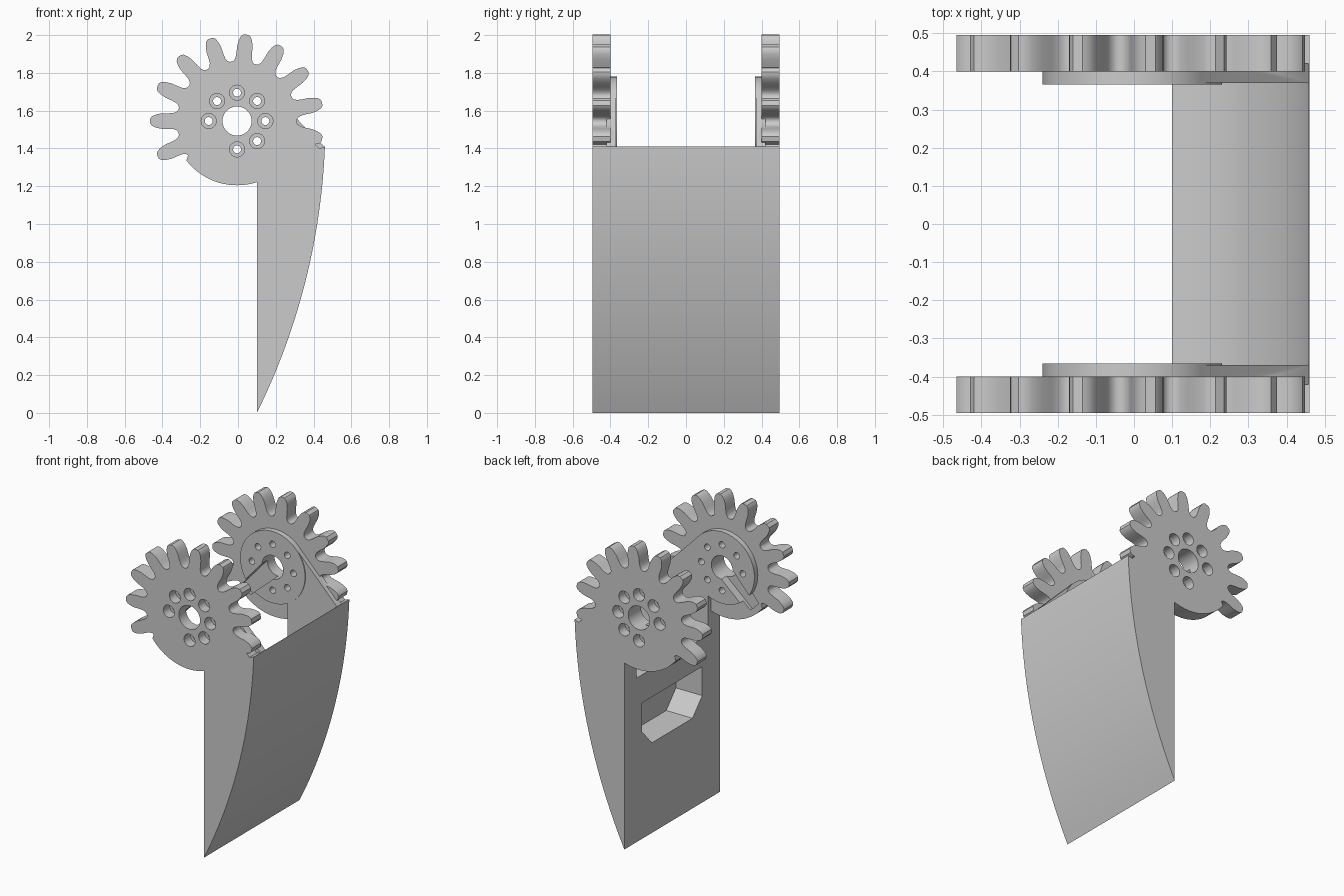
import bpy
import bmesh
from math import radians, sin, cos, pi, sqrt

if "Cube" in bpy.data.objects:
    bpy.data.objects.remove(bpy.data.objects["Cube"], do_unlink=True)

CX, CZ = -0.005, 1.545            # gear axis in the side profile
HALF = 0.495                      # half width of the claw
GEAR_IN, BOSS_IN, WEB_IN = 0.40, 0.365, 0.37

grey = bpy.data.materials.new("plain_grey")
grey.use_nodes = True
grey.diffuse_color = (0.6, 0.6, 0.6, 1)
grey.node_tree.nodes["Principled BSDF"].inputs["Base Color"].default_value = (0.6, 0.6, 0.6, 1)


def polar(radius, angle):
    return (CX + radius * cos(angle), CZ + radius * sin(angle))


def circle(x, z, radius, n):
    return [(x + radius * cos(2 * pi * i / n), z + radius * sin(2 * pi * i / n)) for i in range(n)]


def add_mesh(name, bm):
    bmesh.ops.recalc_face_normals(bm, faces=bm.faces)
    mesh = bpy.data.meshes.new(name)
    bm.to_mesh(mesh)
    bm.free()
    obj = bpy.data.objects.new(name, mesh)
    bpy.context.scene.collection.objects.link(obj)
    mesh.materials.append(grey)
    return obj


def prism(name, loops, y0, y1):
    """Extrude closed x-z outlines from y0 to y1."""
    bm = bmesh.new()
    for loop in loops:
        face = bm.faces.new([bm.verts.new((x, y0, z)) for x, z in loop])
        ext = bmesh.ops.extrude_face_region(bm, geom=[face])
        verts = [g for g in ext["geom"] if isinstance(g, bmesh.types.BMVert)]
        bmesh.ops.translate(bm, verts=verts, vec=(0, y1 - y0, 0))
    return add_mesh(name, bm)


def combine(body, tool, operation):
    """Apply a boolean and discard the tool."""
    tool.hide_render = True
    mod = body.modifiers.new("combine", 'BOOLEAN')
    mod.operation = operation
    mod.solver = 'EXACT'
    mod.object = tool
    deps = bpy.context.evaluated_depsgraph_get()
    deps.update()
    mesh = bpy.data.meshes.new_from_object(body.evaluated_get(deps))
    body.modifiers.clear()
    body.data = mesh
    bpy.data.objects.remove(tool, do_unlink=True)


def gear_outline():
    """Ten teeth over the top, plain round hub underneath."""
    flank = [(0.316, 0.060), (0.322, 0.050), (0.338, 0.043), (0.365, 0.041),
             (0.40, 0.041), (0.43, 0.035), (0.45, 0.026), (0.46, 0.013)]
    pts = []
    for i in range(10):
        mid = radians(-12 + 24 * i)
        pts += [polar(r, mid - w / r) for r, w in flank]
        pts += [polar(r, mid + w / r) for r, w in reversed(flank)]
    pts += [polar(0.34, radians(a)) for a in range(218, 336, 4)]
    return pts


# Curved blade with a flat rear face
arc_r, arc_z = 3.49, 1.55
front = []
for i in range(25):
    z = 1.41 * i / 24
    front.append((0.463 - arc_r + sqrt(arc_r ** 2 - (z - arc_z) ** 2), z))
blade = front + [(0.43, 1.40), (0.40, 1.43), (0.30, 1.45), (0.10, 1.45)]
claw = prism("gear_claw", [blade], -HALF, HALF)

# Round clearance between the two gears
combine(claw, prism("clearance", [circle(CX, CZ, 0.482, 96)], -WEB_IN, WEB_IN), 'DIFFERENCE')

# Pocket in the rear face
bm = bmesh.new()
outline = [(-0.31, 0.89), (0.31, 0.89), (0.31, 0.70), (0.21, 0.59), (-0.21, 0.59), (-0.31, 0.70)]
face = bm.faces.new([bm.verts.new((0.0, y, z)) for y, z in outline])
ext = bmesh.ops.extrude_face_region(bm, geom=[face])
bmesh.ops.translate(bm, verts=[g for g in ext["geom"] if isinstance(g, bmesh.types.BMVert)],
                    vec=(0.29, 0, 0))
combine(claw, add_mesh("pocket", bm), 'DIFFERENCE')

# Each side: gear plate, web, boss, then the openings
web = [(CX, CZ), polar(0.234, radians(45)), (0.457, 1.409), (0.40, 1.0), (0.10, 1.0), (0.10, 1.35)]
screws = [polar(0.15, radians(a)) for a in (0, 45, 90, 135, 180, 270, 315)]
along = radians(225)
slot = []
for dist, half in ((0.0, 0.06), (0.30, 0.042)):
    ends = []
    for s in (-1, 1):
        x, z = polar(dist, along)
        ends.append((x - s * half * sin(along), z + s * half * cos(along)))
    slot += ends if dist == 0.0 else ends[::-1]

for s in (-1, 1):
    combine(claw, prism("gear", [gear_outline()], s * GEAR_IN, s * HALF), 'UNION')
    combine(claw, prism("web", [web], s * WEB_IN, s * (GEAR_IN + 0.02)), 'UNION')
    combine(claw, prism("boss", [circle(CX, CZ, 0.235, 64)], s * BOSS_IN, s * (GEAR_IN + 0.03)), 'UNION')
    combine(claw, prism("arm_slot", [slot], s * 0.34, s * 0.42), 'DIFFERENCE')
    combine(claw, prism("bore", [circle(CX, CZ, 0.077, 40)], s * 0.33, s * 0.55), 'DIFFERENCE')
    combine(claw, prism("screw_holes", [circle(x, z, 0.021, 20) for x, z in screws],
                        s * 0.32, s * 0.56), 'DIFFERENCE')
    combine(claw, prism("counterbores", [circle(x, z, 0.04, 24) for x, z in screws],
                        s * 0.43, s * 0.57), 'DIFFERENCE')

# Smooth curves, crisp edges
bpy.ops.object.select_all(action='DESELECT')
claw.select_set(True)
bpy.context.view_layer.objects.active = claw
bpy.ops.object.shade_smooth_by_angle(angle=radians(30))
